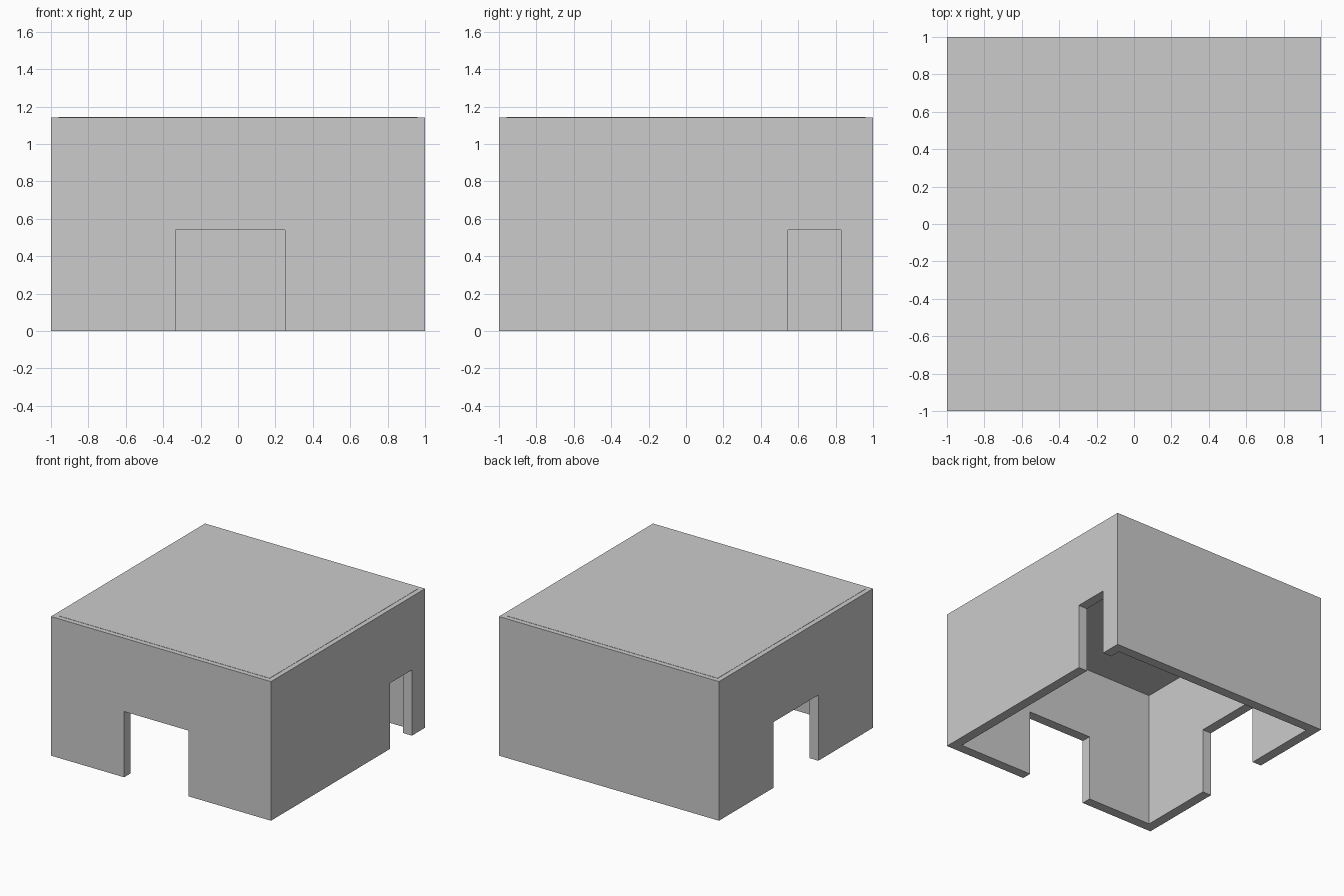
import bpy

if "Cube" in bpy.data.objects:
    bpy.data.objects.remove(bpy.data.objects["Cube"])

HEIGHT = 1.143      # wall height
WALL = 0.08         # wall thickness
DOOR = 0.54         # door height


def box(name, x, y, z):
    """Axis-aligned box from (min, max) ranges."""
    bpy.ops.mesh.primitive_cube_add(size=1)
    ob = bpy.context.object
    ob.name = name
    for v in ob.data.vertices:
        v.co = [r[0] + (c + 0.5) * (r[1] - r[0]) for c, r in zip(v.co, (x, y, z))]
    return ob


def cut(target, cutter):
    cutter.hide_render = True
    cutter.display_type = 'WIRE'
    mod = target.modifiers.new(cutter.name, 'BOOLEAN')
    mod.operation = 'DIFFERENCE'
    mod.solver = 'EXACT'
    mod.object = cutter


# Four walls: solid block hollowed right through
walls = box("walls", (-1, 1), (-1, 1), (0, HEIGHT))
inner = (-1 + WALL, 1 - WALL)
cut(walls, box("room_cutter", inner, inner, (-0.2, HEIGHT + 0.2)))

# Doorways in the front, right and left walls (the back is solid)
doors = {
    "front_door_cutter": ((-0.335, 0.25), (-1.2, -0.8)),
    "right_door_cutter": ((0.8, 1.2), (0.545, 0.83)),
    "left_door_cutter": ((-1.2, -0.8), (-0.29, 0.295)),
}
for name, (x, y) in doors.items():
    cut(walls, box(name, x, y, (-0.2, DOOR)))

# Thin roof slab let into the walls, just proud of their tops
edge = 1 - WALL / 2
box("roof", (-edge, edge), (-edge, edge), (HEIGHT - 0.028, HEIGHT + 0.002))
